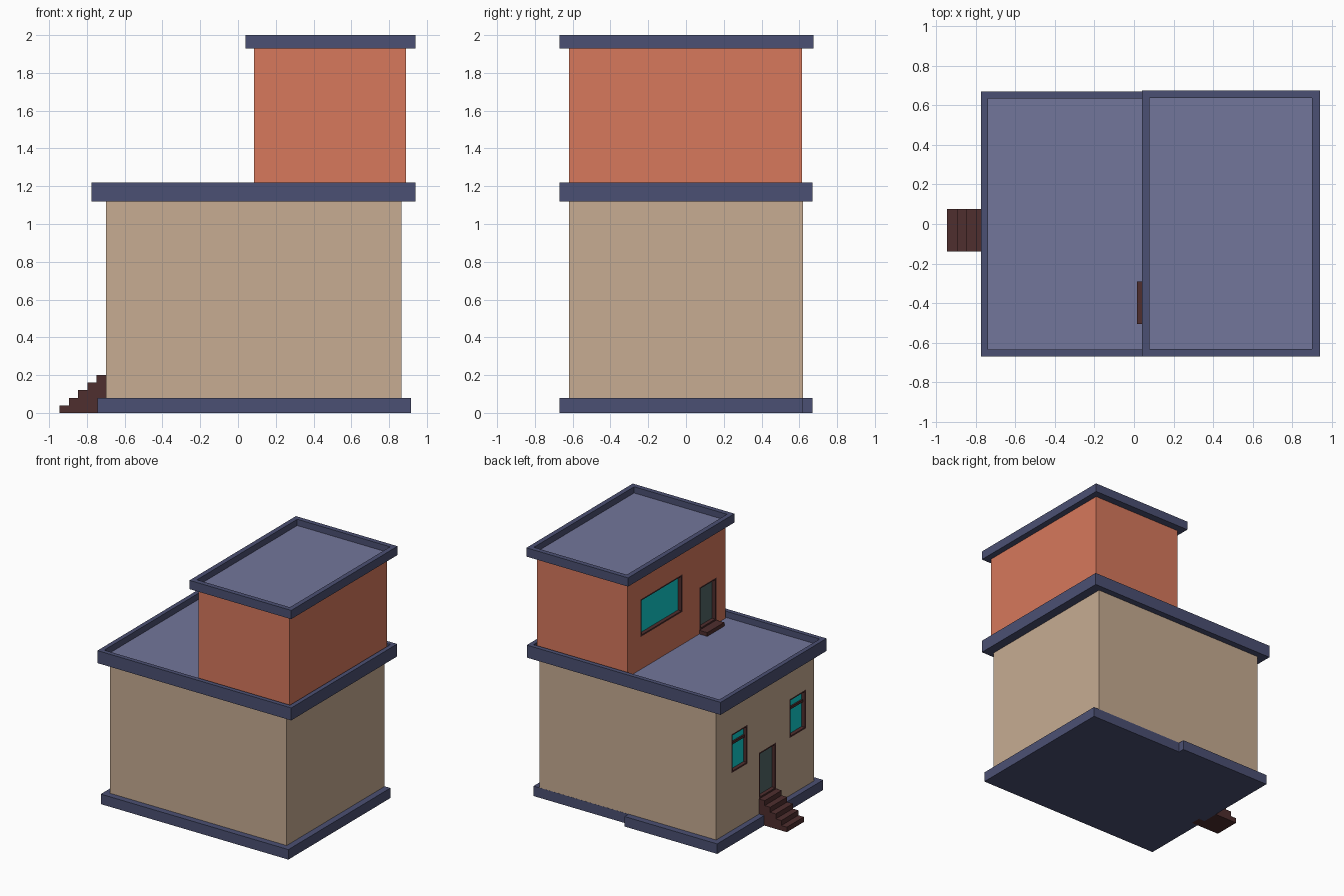
import bpy, bmesh
from mathutils import Vector

if "Cube" in bpy.data.objects:
    bpy.data.objects.remove(bpy.data.objects["Cube"])


def material(name, rgb):
    lin = [(c / 255 / 12.92 if c < 11 else ((c / 255 + 0.055) / 1.055) ** 2.4) for c in rgb]
    m = bpy.data.materials.new(name)
    m.diffuse_color = (*lin, 1)
    m.use_nodes = True
    m.node_tree.nodes["Principled BSDF"].inputs["Base Color"].default_value = m.diffuse_color
    return m


BEIGE = material("beige_wall", (199, 172, 146))
ORANGE = material("orange_wall", (215, 120, 92))
NAVY = material("navy_trim", (75, 80, 115))
ROOF = material("roof_floor", (114, 118, 155))
BROWN = material("brown_frame", (78, 46, 46))
TEAL = material("teal_glass", (15, 205, 205))
DARK = material("door_panel", (83, 103, 103))


def finish(name, bm, *mats):
    bmesh.ops.recalc_face_normals(bm, faces=bm.faces)
    me = bpy.data.meshes.new(name)
    bm.to_mesh(me)
    bm.free()
    for m in mats:
        me.materials.append(m)
    ob = bpy.data.objects.new(name, me)
    bpy.context.collection.objects.link(ob)
    return ob


def prism(name, points, direction, mat):
    """Extrude a flat outline of 3D points along a vector."""
    bm = bmesh.new()
    face = bm.faces.new([bm.verts.new(p) for p in points])
    new = bmesh.ops.extrude_face_region(bm, geom=[face], use_keep_orig=True)["geom"]
    bmesh.ops.translate(bm, vec=Vector(direction),
                        verts=[v for v in new if isinstance(v, bmesh.types.BMVert)])
    return finish(name, bm, mat)


def box(name, x, y, z, mat):
    pts = [(x[i], y[j], z[0]) for i, j in ((0, 0), (1, 0), (1, 1), (0, 1))]
    return prism(name, pts, (0, 0, z[1] - z[0]), mat)


def cut(target, cutter):
    mod = target.modifiers.new("opening", 'BOOLEAN')
    mod.operation, mod.solver, mod.object = 'DIFFERENCE', 'EXACT', cutter
    bpy.context.view_layer.objects.active = target
    bpy.ops.object.modifier_apply(modifier=mod.name)
    bpy.data.objects.remove(cutter)


def roof_tray(name, x, y, z, rim, depth):
    """Slab with a raised rim around a sunken floor."""
    ob = box(name, x, y, z, NAVY)
    ob.data.materials.append(ROOF)
    bm = bmesh.new()
    bm.from_mesh(ob.data)
    top = max(bm.faces, key=lambda f: f.calc_center_median().z)
    bmesh.ops.inset_individual(bm, faces=[top], thickness=rim)
    floor = bmesh.ops.extrude_discrete_faces(bm, faces=[top])["faces"][0]
    bmesh.ops.translate(bm, verts=floor.verts, vec=(0, 0, -depth))
    floor.material_index = 1
    bm.to_mesh(ob.data)
    bm.free()


def opening(name, wall, x, y, z, fill, bar=None):
    """Recess in a left-facing wall with a frame, a panel and an optional crossbar."""
    deep, t = 0.045, 0.012
    cut(wall, box("cutter", (x - 0.1, x + deep), y, z, BROWN))
    frame = box(name + "_frame", (x, x + deep), y, z, BROWN)
    cut(frame, box("cutter", (x - 0.1, x + 0.035),
                   (y[0] + t, y[1] - t), (z[0] + t, z[1] - t), BROWN))
    box(name + "_panel", (x + 0.03, x + 0.04),
        (y[0] + t, y[1] - t), (z[0] + t, z[1] - t), fill)
    if bar:
        box(name + "_crossbar", (x + 0.018, x + 0.035),
            (y[0] + t, y[1] - t), (bar - 0.01, bar + 0.01), BROWN)


# Plinth with a jog along the back
plinth = [(-0.745, -0.67), (0.915, -0.67), (0.915, 0.62), (0.075, 0.62), (0.075, 0.67), (-0.745, 0.67)]
prism("plinth", [(x, y, 0) for x, y in plinth], (0, 0, 0.08), NAVY)

# Storeys and their rimmed roofs
lower = box("lower_storey", (-0.70, 0.865), (-0.62, 0.619), (0.07, 1.13), BEIGE)
upper = box("upper_storey", (0.085, 0.89), (-0.62, 0.615), (1.16, 1.94), ORANGE)
roof_tray("lower_roof", (-0.775, 0.94), (-0.67, 0.67), (1.12, 1.22), 0.05, 0.05)
roof_tray("upper_roof", (0.04, 0.94), (-0.67, 0.675), (1.93, 2.0), 0.055, 0.05)

# Windows and doors, all on the left side
opening("lower_window_back", lower, -0.70, (0.22, 0.425), (0.54, 0.85), TEAL, 0.76)
opening("lower_window_front", lower, -0.70, (-0.515, -0.31), (0.54, 0.85), TEAL, 0.76)
opening("lower_door", lower, -0.70, (-0.14, 0.075), (0.20, 0.57), DARK)
opening("upper_window", upper, 0.085, (-0.075, 0.455), (1.43, 1.73), TEAL)
opening("upper_door", upper, 0.085, (-0.505, -0.29), (1.20, 1.54), DARK)

# Entrance stairs and upper doorstep
outline = [(-0.69, 0), (-0.945, 0)]
for i in range(5):
    x = -0.945 + 0.049 * i
    outline += [(x, 0.04 * (i + 1)), (x + 0.049 if i < 4 else -0.69, 0.04 * (i + 1))]
prism("entrance_stairs", [(x, -0.14, z) for x, z in outline], (0, 0.215, 0), BROWN)
box("upper_doorstep", (0.015, 0.09), (-0.505, -0.29), (1.165, 1.20), BROWN)
